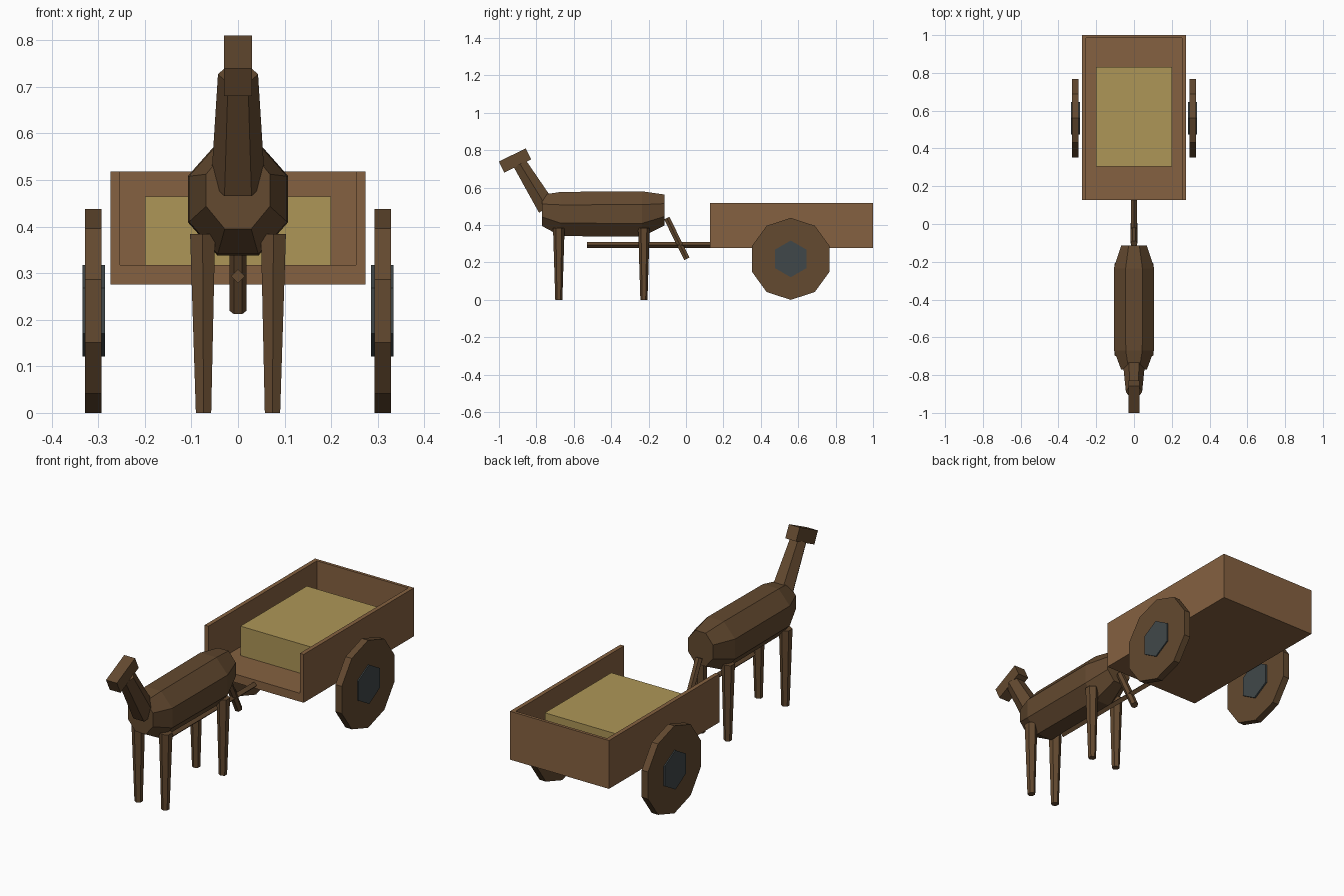
import bpy, bmesh, math
from mathutils import Vector, Matrix

cube = bpy.data.objects.get("Cube")
if cube:
    bpy.data.objects.remove(cube, do_unlink=True)

X, Y, Z = Vector((1, 0, 0)), Vector((0, 1, 0)), Vector((0, 0, 1))


def material(name, rgb):
    m = bpy.data.materials.new(name)
    m.use_nodes = True
    color = (*rgb, 1)
    m.diffuse_color = color
    bsdf = next(n for n in m.node_tree.nodes if n.type == "BSDF_PRINCIPLED")
    bsdf.inputs["Base Color"].default_value = color
    bsdf.inputs["Roughness"].default_value = 0.9
    return m


plank = material("plank brown", (0.235, 0.12, 0.052))
hide = material("dark brown", (0.125, 0.067, 0.029))
straw = material("straw yellow", (0.42, 0.305, 0.095))
iron = material("iron grey", (0.051, 0.064, 0.068))


def finish(name, bm, mat):
    bmesh.ops.recalc_face_normals(bm, faces=bm.faces)
    mesh = bpy.data.meshes.new(name)
    bm.to_mesh(mesh)
    bm.free()
    mesh.materials.append(mat)
    obj = bpy.data.objects.new(name, mesh)
    bpy.context.collection.objects.link(obj)
    return obj


def box(name, lo, hi, mat, tilt=0):
    """Box between two corners, tilted about the x axis through its centre."""
    lo, hi = Vector(lo), Vector(hi)
    bm = bmesh.new()
    bmesh.ops.create_cube(bm, size=1, matrix=Matrix.Translation((lo + hi) / 2)
                          @ Matrix.Rotation(tilt, 4, "X")
                          @ Matrix.Diagonal((*(hi - lo), 1)))
    return finish(name, bm, mat)


def loft(name, rings, sides, mat, phase=0):
    """Skin capped rings given as (centre, first radius vector, second radius vector)."""
    bm = bmesh.new()
    angles = [math.tau * (i + phase) / sides for i in range(sides)]
    loops = [[bm.verts.new(Vector(c) + u * math.cos(a) + v * math.sin(a)) for a in angles]
             for c, u, v in rings]
    for low, high in zip(loops, loops[1:]):
        for i in range(sides):
            j = (i + 1) % sides
            bm.faces.new((low[i], low[j], high[j], high[i]))
    bm.faces.new(loops[0])
    bm.faces.new(loops[-1])
    return finish(name, bm, mat)


def rod(name, a, b, ra, rb, sides, mat, first=X):
    """Tapered prism from a to b with a corner pointing along first."""
    second = (Vector(b) - Vector(a)).normalized().cross(first)
    return loft(name, [(a, first * ra, second * ra), (b, first * rb, second * rb)], sides, mat)


# Cart bed, open at the front
box("cart_floor", (-0.253, 0.128, 0.276), (0.253, 0.985, 0.318), plank)
box("cart_back_wall", (-0.253, 0.985, 0.276), (0.253, 1.0, 0.518), plank)
box("straw_load", (-0.2, 0.305, 0.318), (0.2, 0.83, 0.465), straw)

# Cart sides, wheels and hubs, and animal legs
for side, s in (("left", 1), ("right", -1)):
    x0, x1 = sorted((s * 0.253, s * 0.274))
    box(side + "_cart_wall", (x0, 0.128, 0.276), (x1, 1.0, 0.518), plank)
    rod(side + "_wheel", (s * 0.293, 0.56, 0.219), (s * 0.328, 0.56, 0.219),
        0.219, 0.219, 10, hide, Z)
    rod(side + "_hub", (s * 0.285, 0.56, 0.219), (s * 0.334, 0.56, 0.219),
        0.098, 0.098, 6, iron, Z)
    for end, y in (("front", -0.68), ("rear", -0.225)):
        rod(f"{end}_{side}_leg", (s * 0.074, y, 0), (s * 0.076, y, 0.384),
            0.019, 0.031, 6, hide, Y)

# Draw shaft under the animal
rod("draw_shaft", (0, -0.53, 0.293), (0, 0.13, 0.293), 0.015, 0.015, 4, hide)

# Barrel body with tapered ends
body_rings = [(-0.77, 0.478, 0.074, 0.09), (-0.67, 0.459, 0.114, 0.128),
              (-0.235, 0.459, 0.116, 0.131), (-0.115, 0.48, 0.074, 0.09)]
loft("body", [((0, y, z), X * rx, Z * rz) for y, z, rx, rz in body_rings], 8, hide, 0.5)

# Neck, head and tail
rod("neck", (0, -0.743, 0.492), (0, -0.888, 0.727), 0.058, 0.043, 6, hide)
box("head", (-0.03, -0.994, 0.712), (0.03, -0.834, 0.778), hide, math.radians(26))
rod("tail", (0, -0.103, 0.437), (0, 0.005, 0.219), 0.018, 0.018, 6, hide)
